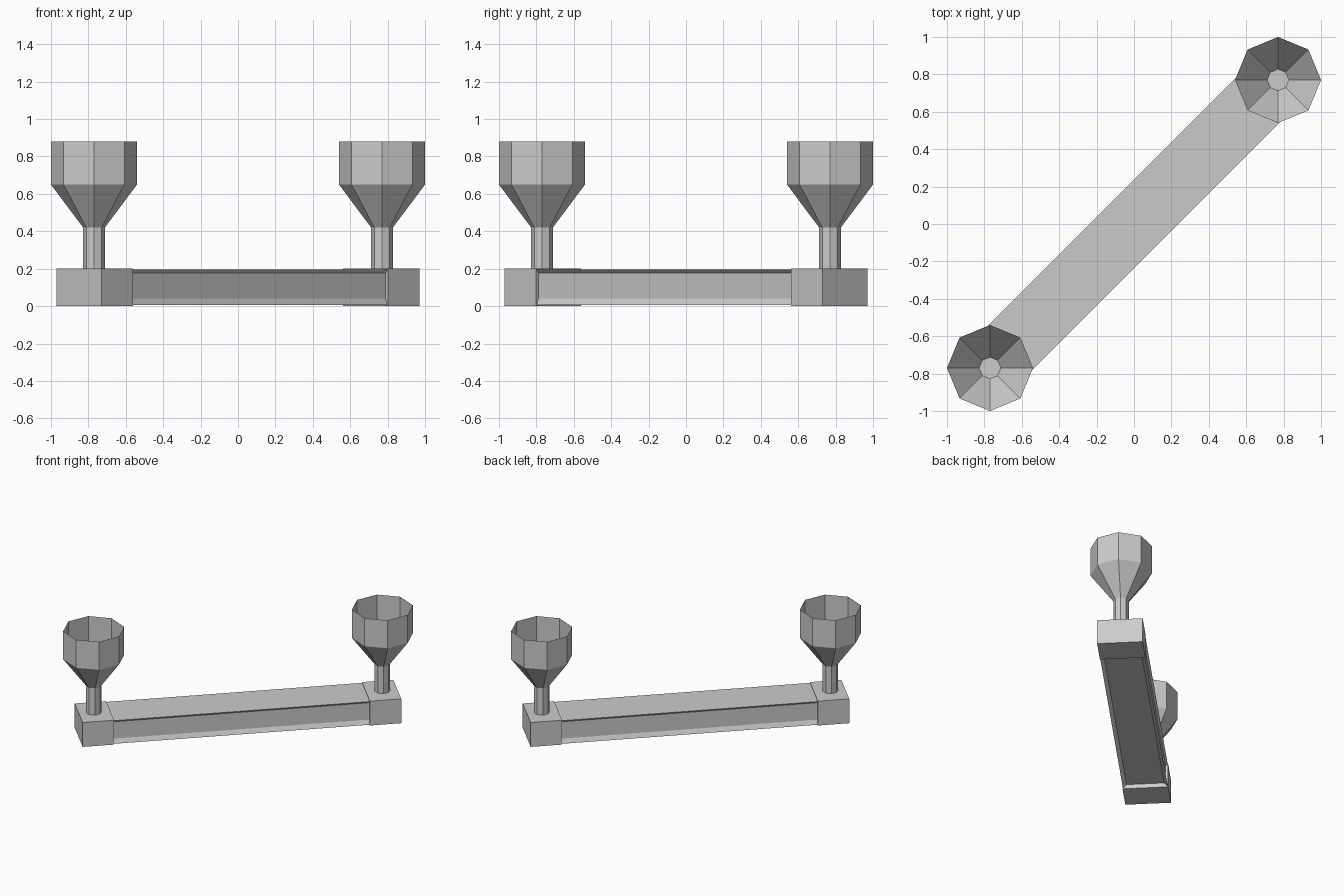
import bpy
import bmesh
import math

cube = bpy.data.objects.get("Cube")
if cube:
    bpy.data.objects.remove(cube, do_unlink=True)

GREY = bpy.data.materials.new("plain grey")
GREY.use_nodes = True
GREY.diffuse_color = (0.6, 0.6, 0.6, 1)
GREY.node_tree.nodes["Principled BSDF"].inputs["Base Color"].default_value = (0.6, 0.6, 0.6, 1)

DIAGONAL = math.radians(45)
BLOCK_INNER, BLOCK_OUTER = 0.965, 1.202   # distances along the beam
HALF_WIDTH, HEIGHT = 0.17, 0.2
CUP_POS = 0.77


def add_object(name, bm, location=(0, 0, 0), turn=0.0):
    mesh = bpy.data.meshes.new(name)
    bm.to_mesh(mesh)
    bm.free()
    mesh.materials.append(GREY)
    obj = bpy.data.objects.new(name, mesh)
    obj.location = location
    obj.rotation_euler.z = turn
    bpy.context.collection.objects.link(obj)
    return obj


def prism(name, profile, start, end):
    """Extrude a closed (across, up) profile along the diagonal."""
    bm = bmesh.new()
    rings = [[bm.verts.new((u, v, z)) for v, z in profile] for u in (start, end)]
    count = len(profile)
    for i in range(count):
        j = (i + 1) % count
        bm.faces.new((rings[0][i], rings[0][j], rings[1][j], rings[1][i]))
    for ring in rings:
        bm.faces.new(ring)
    bmesh.ops.recalc_face_normals(bm, faces=bm.faces)
    return add_object(name, bm, turn=DIAGONAL)


def lathe(name, profile, location, close_top=False, sides=8):
    """Spin a (radius, height) profile into a faceted tube."""
    bm = bmesh.new()
    rings = []
    for r, z in profile:
        angles = [math.tau * i / sides for i in range(sides)]
        rings.append([bm.verts.new((r * math.cos(a), r * math.sin(a), z)) for a in angles])
    for low, high in zip(rings, rings[1:]):
        for i in range(sides):
            j = (i + 1) % sides
            bm.faces.new((low[i], low[j], high[j], high[i]))
    if close_top:
        bm.faces.new(rings[-1])
    return add_object(name, bm, location)


# Beam with sunken side panels and a sunken underside
half = [(0.14, 0.035), (0.167, 0.005), (0.15, 0.04), (0.15, 0.178), (0.167, 0.195)]
beam_profile = half + [(-v, z) for v, z in reversed(half)]
prism("beam", beam_profile, -BLOCK_INNER, BLOCK_INNER)

# End blocks, stems and open cups
block_profile = [(-HALF_WIDTH, 0), (HALF_WIDTH, 0), (HALF_WIDTH, HEIGHT), (-HALF_WIDTH, HEIGHT)]
for side, sign in (("left", 1), ("right", -1)):
    prism(side + "_end_block", block_profile, sign * BLOCK_INNER, sign * BLOCK_OUTER)
    spot = (sign * CUP_POS, sign * CUP_POS, 0)
    lathe(side + "_stem", [(0.058, HEIGHT), (0.058, 0.42)], spot, close_top=True)
    lathe(side + "_cup", [(0.058, 0.42), (0.23, 0.65), (0.23, 0.88)], spot)
